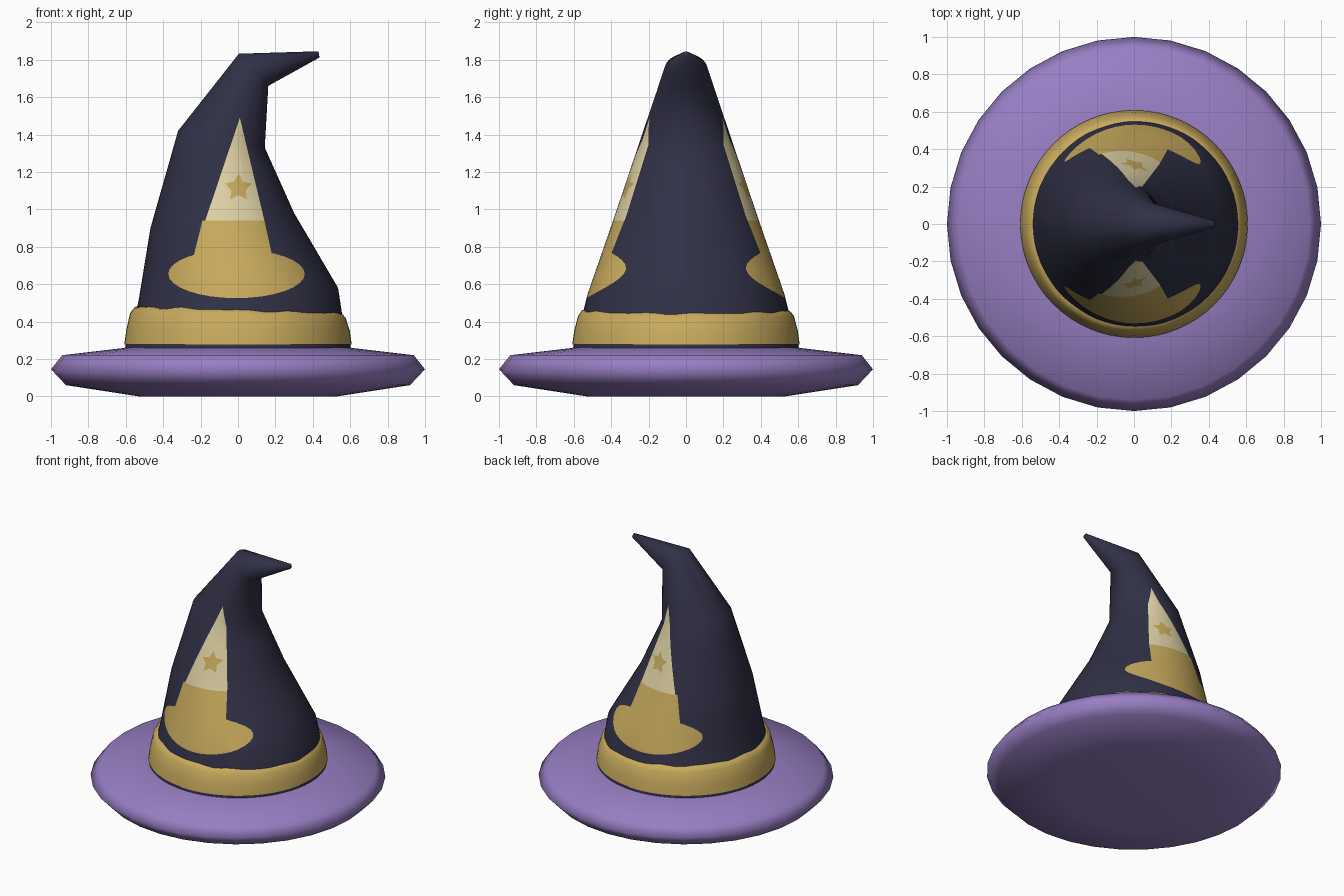
import bpy, bmesh, math
from mathutils import Vector
from mathutils.geometry import intersect_point_tri_2d

if "Cube" in bpy.data.objects:
    bpy.data.objects.remove(bpy.data.objects["Cube"])

TAU = math.tau


def material(name, rgb):
    m = bpy.data.materials.new(name)
    m.diffuse_color = (*rgb, 1)
    m.use_nodes = True
    m.node_tree.nodes["Principled BSDF"].inputs["Base Color"].default_value = m.diffuse_color
    return m


purple = material("purple", (0.314, 0.209, 0.546))
navy = material("navy", (0.03, 0.03, 0.062))
gold = material("gold", (0.58, 0.405, 0.11))
cream = material("cream", (0.73, 0.638, 0.37))
NAVY, GOLD, CREAM = 0, 1, 2


def skin(bm, rings):
    """Join successive rings of points with quads and return the vertex rings."""
    vr = [[bm.verts.new(p) for p in r] for r in rings]
    for a, b in zip(vr, vr[1:]):
        n = len(a)
        for i in range(n):
            j = (i + 1) % n
            bm.faces.new((a[i], a[j], b[j], b[i]))
    return vr


def finish(name, bm, mats):
    bmesh.ops.recalc_face_normals(bm, faces=bm.faces)
    me = bpy.data.meshes.new(name)
    for f in bm.faces:
        f.smooth = True
    bm.to_mesh(me)
    bm.free()
    for m in mats:
        me.materials.append(m)
    ob = bpy.data.objects.new(name, me)
    bpy.context.collection.objects.link(ob)
    return ob


def circle(r, z, n):
    return [Vector((r * math.cos(TAU * i / n), r * math.sin(TAU * i / n), z)) for i in range(n)]


# Brim: turned profile with a closed underside
bm = bmesh.new()
profile = [(0.53, 0), (0.92, 0.06), (1.0, 0.145), (0.94, 0.22), (0.6, 0.26)]
rings = skin(bm, [circle(r, z, 32) for r, z in profile])
bm.faces.new(rings[0])
finish("brim", bm, [purple])

# Hat band: flared ring with a gently wavy, tilted top edge
N = 64


def wavy(r, z, tilt, wave):
    pts = circle(r, z, N)
    for i, p in enumerate(pts):
        a = TAU * i / N
        p.z += -tilt * p.x + wave * (math.sin(11 * a) + 0.6 * math.sin(17 * a + 1))
    return pts


bm = bmesh.new()
skin(bm, [circle(0.608, 0.278, N), circle(0.598, 0.35, N), wavy(0.577, 0.43, 0.025, 0),
          wavy(0.556, 0.458, 0.028, 0.003), wavy(0.54, 0.463, 0.028, 0.004)])
finish("hat_band", bm, [gold])


# Crown: tilted rings from left point, right point and half depth
def tilted(left, right, depth):
    l, r = Vector((left[0], 0, left[1])), Vector((right[0], 0, right[1]))
    c, h = (l + r) / 2, (r - l) / 2
    return [c + h * math.cos(TAU * i / N) + Vector((0, depth * math.sin(TAU * i / N), 0))
            for i in range(N)]


sections = [
    tilted((-0.605, 0.25), (0.605, 0.25), 0.605),
    tilted((-0.6, 0.28), (0.6, 0.28), 0.6),
    tilted((-0.543, 0.46), (0.558, 0.43), 0.552),
    tilted((-0.53, 0.52), (0.535, 0.58), 0.525),
    tilted((-0.468, 0.9), (0.3, 0.98), 0.39),
    tilted((-0.32, 1.42), (0.143, 1.33), 0.243),
    tilted((0.005, 1.832), (0.162, 1.66), 0.115),
    tilted((0.43, 1.845), (0.436, 1.812), 0.017),
]
rows = []
for k, (a, b) in enumerate(zip(sections, sections[1:])):
    steps = 3 if k in (3, 4) else 1
    rows += [[p.lerp(q, s / steps) for p, q in zip(a, b)] for s in range(steps)]
rows.append(sections[-1])
bm = bmesh.new()
rings = skin(bm, rows)
bm.faces.new(rings[-1])

# Painted emblem outlines, in x and z
oval = [(-0.008 + 0.365 * math.cos(TAU * i / 32), 0.655 + 0.13 * math.sin(TAU * i / 32))
        for i in range(32)]
crown_base = [(-0.245, 0.72), (0.19, 0.72), (0.141, 0.94), (-0.19, 0.94)]
crown_peak = [(-0.175, 0.94), (0.141, 0.94), (0.01, 1.49)]
star = []
for i in range(10):
    rad = 0.04 if i % 2 else 0.076
    a = math.pi / 2 + TAU * i / 10
    star.append((0.003 + rad * math.cos(a), 1.115 + rad * math.sin(a)))


def cut(poly):
    """Cut the crown along each outline edge, straight through in y."""
    for (x0, z0), (x1, z1) in zip(poly, poly[1:] + poly[:1]):
        lo_x, hi_x, lo_z, hi_z = min(x0, x1), max(x0, x1), min(z0, z1), max(z0, z1)
        faces = []
        for f in bm.faces:
            xs = [v.co.x for v in f.verts]
            zs = [v.co.z for v in f.verts]
            if max(xs) > lo_x and min(xs) < hi_x and max(zs) > lo_z and min(zs) < hi_z:
                faces.append(f)
        edges = {e for f in faces for e in f.edges}
        verts = {v for f in faces for v in f.verts}
        bmesh.ops.bisect_plane(bm, geom=list(verts) + list(edges) + faces, dist=1e-5,
                               plane_co=(x0, 0, z0), plane_no=(z1 - z0, 0, x0 - x1))


def inside(poly, x, z):
    hit = False
    for (x0, z0), (x1, z1) in zip(poly, poly[1:] + poly[:1]):
        if (z0 > z) != (z1 > z) and x < x0 + (z - z0) * (x1 - x0) / (z1 - z0):
            hit = not hit
    return hit


for outline in (oval, crown_base, crown_peak, star):
    cut(outline)
for f in bm.faces:
    c = f.calc_center_median()
    f.material_index = NAVY
    if inside(star, c.x, c.z) or inside(oval, c.x, c.z) or inside(crown_base, c.x, c.z):
        f.material_index = GOLD
    elif inside(crown_peak, c.x, c.z):
        f.material_index = CREAM
finish("crown", bm, [navy, gold, cream])
